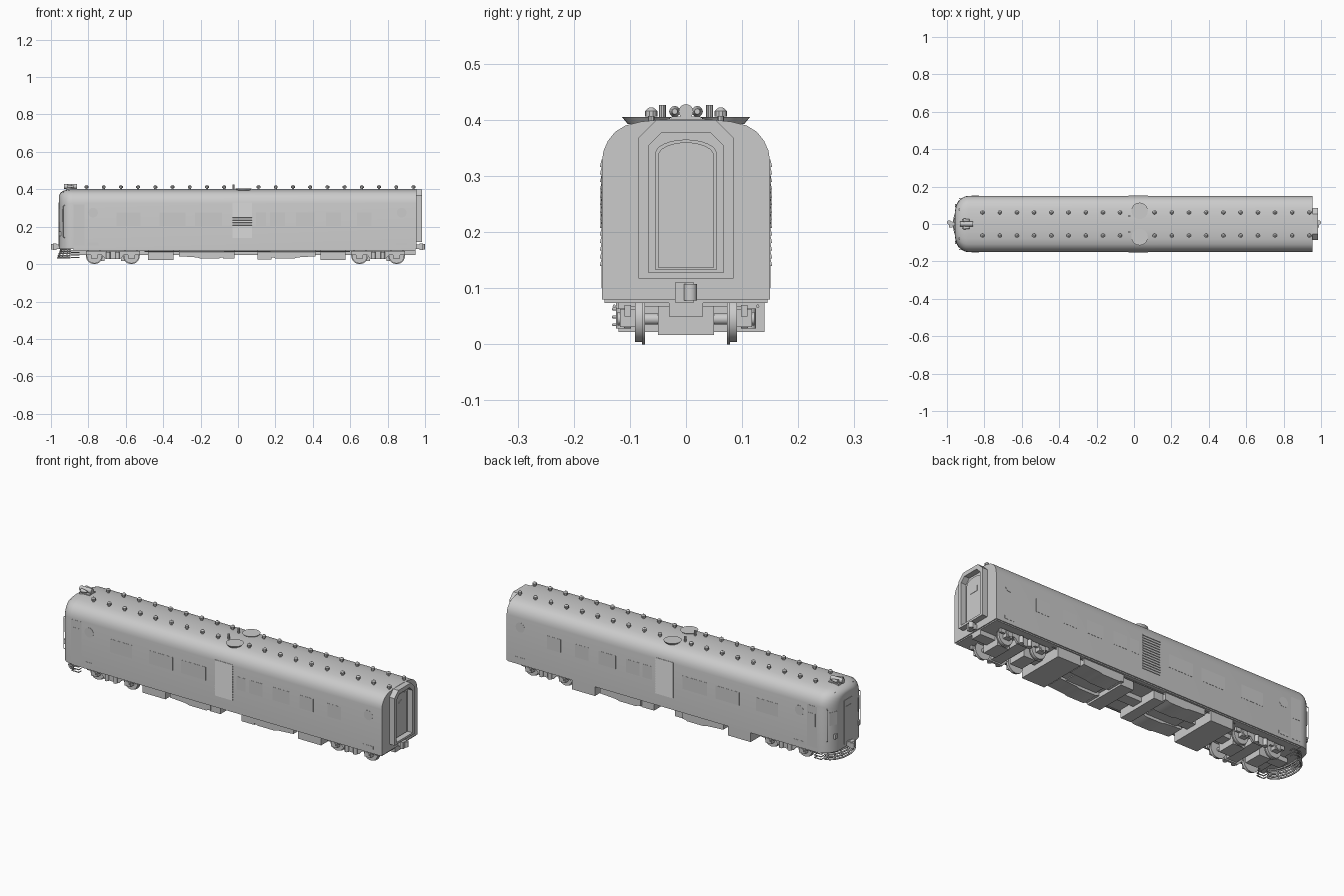
import bpy, bmesh, math
from mathutils import Matrix, Vector

cube = bpy.data.objects.get("Cube")
if cube:
    bpy.data.objects.remove(cube, do_unlink=True)

grey = bpy.data.materials.new("plain grey")
grey.use_nodes = True
grey.diffuse_color = (0.6, 0.6, 0.6, 1)
grey.node_tree.nodes["Principled BSDF"].inputs["Base Color"].default_value = (0.6, 0.6, 0.6, 1)
parts = []


def finish(name, bm):
    bmesh.ops.recalc_face_normals(bm, faces=bm.faces)
    mesh = bpy.data.meshes.new(name)
    bm.to_mesh(mesh)
    bm.free()
    mesh.materials.append(grey)
    ob = bpy.data.objects.new(name, mesh)
    bpy.context.collection.objects.link(ob)
    parts.append(ob)
    return ob


def box(name, xs, ys, zs, turn=0):
    """Box between limits, optionally turned about its own vertical axis."""
    bm = bmesh.new()
    lims = (xs, ys, zs)
    mid = Vector([sum(l) / 2 for l in lims])
    size = [abs(l[1] - l[0]) for l in lims] + [1]
    m = Matrix.Translation(mid) @ Matrix.Rotation(turn, 4, 'Z') @ Matrix.Diagonal(size)
    bmesh.ops.create_cube(bm, size=1, matrix=m)
    return finish(name, bm)


def cyl(name, centre, r1, length, axis='Z', r2=None, sides=20):
    bm = bmesh.new()
    rot = {'X': Matrix.Rotation(math.pi / 2, 4, 'Y'),
           'Y': Matrix.Rotation(-math.pi / 2, 4, 'X'), 'Z': Matrix()}[axis]
    bmesh.ops.create_cone(bm, cap_ends=True, segments=sides, radius1=r1,
                          radius2=r1 if r2 is None else r2, depth=length,
                          matrix=Matrix.Translation(centre) @ rot)
    return finish(name, bm)


def prism(name, pts, axis, a, b):
    """Extrude a flat outline from a to b along an axis."""
    bm = bmesh.new()
    put = {'X': lambda u, v, w: (w, u, v), 'Y': lambda u, v, w: (u, w, v)}[axis]
    lo, hi = [[bm.verts.new(put(u, v, w)) for u, v in pts] for w in (a, b)]
    bm.faces.new(lo)
    bm.faces.new(hi)
    for i in range(len(pts)):
        j = (i + 1) % len(pts)
        bm.faces.new((lo[i], lo[j], hi[j], hi[i]))
    return finish(name, bm)


def tube(name, pts, r):
    cu = bpy.data.curves.new(name, 'CURVE')
    cu.dimensions = '3D'
    cu.bevel_depth = r
    cu.bevel_resolution = 1
    cu.use_fill_caps = True
    sp = cu.splines.new('POLY')
    sp.points.add(len(pts) - 1)
    for p, co in zip(sp.points, pts):
        p.co = (*co, 1)
    cu.materials.append(grey)
    bpy.context.collection.objects.link(bpy.data.objects.new(name, cu))


# Car body: one cross-section swept along the car, shrinking round the nose
half = [(0.15, 0.08), (0.15, 0.325), (0.147, 0.345), (0.139, 0.363), (0.126, 0.379),
        (0.108, 0.39), (0.08, 0.397), (0.04, 0.401), (0, 0.402)]
section = half + [(-y, z) for y, z in half[-2::-1]]


def nose(theta):
    """Plan position on the nose: x, half width and roof drop factor."""
    k = 1 - math.cos(theta)
    return -0.885 - 0.072 * math.sin(theta), 0.15 - 0.09 * k, 1 - 0.12 * k


bm = bmesh.new()
stations = [nose(math.radians(a)) for a in range(90, -1, -10)] + [(0.955, 0.15, 1)]
rings = [[bm.verts.new((x, y * w / 0.15, 0.08 + (z - 0.08) * k)) for y, z in section]
         for x, w, k in stations]
for r, s in zip(rings, rings[1:]):
    for i in range(len(r)):
        j = (i + 1) % len(r)
        bm.faces.new((r[i], r[j], s[j], s[i]))
bm.faces.new(rings[0])
bm.faces.new(rings[-1])
finish("car_body", bm)
box("underframe", (-0.88, 0.95), (-0.145, 0.145), (0.074, 0.081))
box("centre_sill", (-0.9, 0.95), (-0.03, 0.03), (0.05, 0.075))

# Side windows, doors, portholes, louvres and handrails
windows = [(-0.65, -0.52), (-0.42, -0.28), (-0.23, -0.085), (0.096, 0.15),
           (0.17, 0.25), (0.31, 0.41), (0.47, 0.55), (0.635, 0.715)]
for s in (-1, 1):
    face = (s * 0.149, s * 0.151)
    for xs in windows:
        box("side_window", xs, face, (0.205, 0.275))
    for x in (-0.775, 0.875):
        cyl("porthole", (x, s * 0.15, 0.275), 0.026, 0.002, 'Y', sides=24)
        box("side_step_plate", (x - 0.03, x + 0.03), face, (0.1, 0.115))
    box("cab_side_door", (-0.88, -0.82), face, (0.1, 0.32))
    box("cab_door_window", (-0.87, -0.83), (s * 0.15, s * 0.152), (0.21, 0.28))
    saw, n, bottom, top = [], 14, 0.14, 0.33
    pitch = (top - bottom) / n
    for i in range(n):
        saw += [(s * 0.1535, bottom + i * pitch), (s * 0.1505, bottom + (i + 0.95) * pitch)]
    prism("side_louvres", [(s * 0.149, bottom)] + saw + [(s * 0.149, top)], 'X', -0.03, 0.075)

    # Nose windows and grab rails on the curved corners
    theta = math.radians(58)
    x, y, _ = nose(theta)
    turn = math.atan2(math.cos(theta) / 0.09, math.sin(theta) / 0.072) * -s
    box("nose_window", (x - 0.001, x + 0.002), (s * y - 0.02, s * y + 0.02), (0.225, 0.295), turn)
    x, y, _ = nose(math.radians(35))
    tube("nose_handrail", [(x, s * y, 0.14), (x - 0.008, s * (y + 0.004), 0.145),
                           (x - 0.008, s * (y + 0.004), 0.31), (x, s * y, 0.315)], 0.002)
    x, y, _ = nose(math.radians(65))
    box("marker_lamp", (x - 0.008, x + 0.01), (s * y - 0.008, s * y + 0.008), (0.15, 0.175))
    cyl("roof_marker_lamp", (-0.92, s * 0.075, 0.378), 0.008, 0.03, 'X', sides=12)
    for i in range(3):
        z = 0.035 + i * 0.014
        tube("cab_step", [(-0.89, s * 0.11, z), (-0.89, s * 0.13, z), (-0.85, s * 0.13, z),
                          (-0.85, s * 0.11, z)], 0.003)

# Nose door
box("nose_door", (-0.959, -0.95), (-0.032, 0.032), (0.095, 0.33))
box("nose_door_window", (-0.961, -0.95), (-0.02, 0.02), (0.225, 0.295))

# Rear gangway: nested frame with a recessed arched door
def chamfered(w, lo, hi, c):
    return [(-w, lo), (w, lo), (w, hi - c), (w - c, hi), (c - w, hi), (-w, hi - c)]


outer, inner = chamfered(0.085, 0.117, 0.4, 0.032), chamfered(0.067, 0.128, 0.378, 0.024)
bm = bmesh.new()
loops = [[bm.verts.new((x, y, z)) for y, z in pts]
         for pts, x in ((outer, 0.95), (outer, 0.985), (inner, 0.985), (inner, 0.95))]
for k in range(4):
    a, b = loops[k], loops[(k + 1) % 4]
    for i in range(6):
        j = (i + 1) % 6
        bm.faces.new((a[i], a[j], b[j], b[i]))
finish("gangway_frame", bm)


def arched(w, lo, spring, rise):
    arc = [(w * math.cos(math.pi * i / 12), spring + rise * math.sin(math.pi * i / 12))
           for i in range(13)]
    return [(-w, lo), (w, lo)] + arc


prism("rear_door_frame", arched(0.055, 0.133, 0.34, 0.025), 'X', 0.95, 0.961)
prism("rear_door", arched(0.05, 0.137, 0.336, 0.024), 'X', 0.95, 0.964)
prism("rear_door_window", arched(0.024, 0.28, 0.31, 0.014), 'X', 0.95, 0.966)

# Couplers
for s in (-1, 1):
    box("coupler_shank", (s * 0.92, s * 0.975), (-0.012, 0.012), (0.08, 0.105))
    box("coupler_head", (s * 0.97, s * 0.99), (-0.02, 0.014), (0.075, 0.11))
    cyl("coupler_knuckle", (s * 0.988, 0.008, 0.093), 0.012, 0.03, sides=12)

# Roof vents in two rows, with a gap for the roof dishes
for s in (-1, 1):
    for i in range(20):
        if i == 9:
            continue
        x = -0.81 + i * 0.092
        cyl("vent_stem", (x, s * 0.062, 0.402), 0.006, 0.016, sides=8)
        cyl("vent_cap", (x, s * 0.062, 0.411), 0.011, 0.01, sides=10)
        cyl("vent_crown", (x, s * 0.062, 0.419), 0.011, 0.006, r2=0.004, sides=10)
    cyl("roof_dish", (0.03, s * 0.07, 0.399), 0.034, 0.012, r2=0.044, sides=28)
    cyl("roof_pipe", (-0.025, s * 0.042, 0.412), 0.006, 0.03, sides=10)
    # Twin horns beside the headlight
    cyl("horn", (-0.895, s * 0.02, 0.415), 0.01, 0.035, 'X', r2=0.005, sides=12)
cyl("headlight", (-0.895, 0, 0.415), 0.013, 0.07, 'X')
box("headlight_bracket", (-0.92, -0.86), (-0.026, 0.026), (0.385, 0.406))

# Pilot: stacked curved bars tied by uprights
def pilot_point(phi, z):
    k = (0.085 - z) / 0.05
    return (-0.895 - (0.05 + 0.018 * k) * math.cos(phi), 0.11 * math.sin(phi), z)


for z in (0.033, 0.045, 0.057, 0.069, 0.079):
    tube("pilot_bar", [pilot_point(math.pi * (i / 16 - 0.5), z) for i in range(17)], 0.0045)
for i in range(-3, 4):
    phi = i * 0.42
    tube("pilot_upright", [pilot_point(phi, 0.033), pilot_point(phi, 0.083)], 0.003)

# Bogies
side_outline = [(-0.145, 0.07), (-0.145, 0.05), (-0.06, 0.05), (-0.04, 0.028), (0.04, 0.028),
                (0.06, 0.05), (0.145, 0.05), (0.145, 0.07)]
for cx in (-0.669, 0.749):
    box("bogie_bolster", (cx - 0.03, cx + 0.03), (-0.1, 0.1), (0.035, 0.068))
    for dx in (-0.099, 0.099):
        x = cx + dx
        cyl("axle", (x, 0, 0.045), 0.01, 0.2, 'Y', sides=12)
        inward = x - math.copysign(0.02, dx)
        box("traction_motor", (inward - 0.035, inward + 0.035), (-0.05, 0.05), (0.017, 0.068))
        for s in (-1, 1):
            cyl("wheel_tread", (x, s * 0.083, 0.045), 0.041, 0.016, 'Y', sides=28)
            cyl("wheel_flange", (x, s * 0.076, 0.045), 0.045, 0.005, 'Y', sides=28)
            box("axle_box", (x - 0.018, x + 0.018), (s * 0.09, s * 0.118), (0.031, 0.063))
            cyl("axle_cap", (x, s * 0.118, 0.046), 0.012, 0.008, 'Y', sides=14)
    for s in (-1, 1):
        prism("bogie_side", [(cx + u, v) for u, v in side_outline], 'Y', s * 0.098, s * 0.11)
        for dx in (-0.025, 0.025):
            cyl("bogie_spring", (cx + dx, s * 0.114, 0.046), 0.011, 0.036, sides=12)

# Underfloor equipment
for xs in ((-0.48, -0.345), (0.44, 0.575)):
    box("equipment_case", xs, (-0.12, 0.14), (0.022, 0.078))
long_case = [(-0.315, 0.078), (-0.315, 0.042), (-0.22, 0.036), (-0.2, 0.03), (-0.1, 0.03),
             (-0.09, 0.036), (-0.075, 0.036), (-0.075, 0.078)]
for name, flip, shift in (("front_long_case", 1, 0), ("rear_long_case", -1, 0.1)):
    pts = [(flip * u + shift, v) for u, v in long_case]
    for ys in ((-0.125, -0.035), (0.035, 0.135)):
        prism(name, pts, 'Y', *ys)
    box("middle_case", (flip * -0.28 + shift, flip * -0.1 + shift), (-0.04, 0.04), (0.045, 0.078))
box("battery_case", (-0.08, -0.02), (-0.12, 0.12), (0.03, 0.078))
box("compressor_case", (0.105, 0.18), (-0.12, 0.12), (0.026, 0.078))
for s in (-1, 1):
    tube("brake_pipe", [(-0.5, s * 0.128, 0.068), (0.6, s * 0.128, 0.068)], 0.003)

# Smooth shading with sharp edges kept
bpy.ops.object.select_all(action='DESELECT')
for ob in parts:
    ob.select_set(True)
bpy.context.view_layer.objects.active = parts[0]
bpy.ops.object.shade_smooth_by_angle(angle=math.radians(35))
